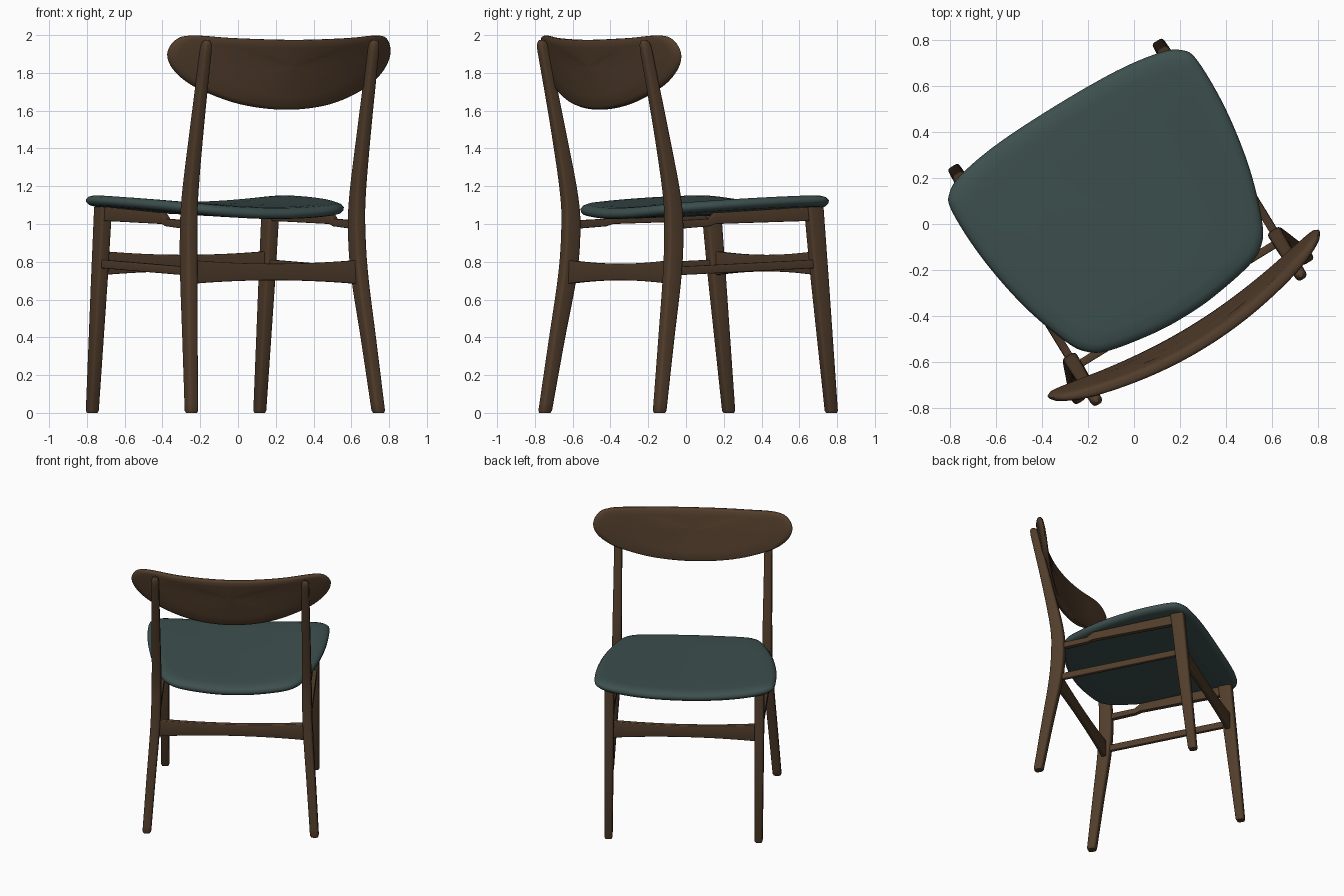
import bpy, bmesh, math
from mathutils import Vector, Matrix

if "Cube" in bpy.data.objects:
    bpy.data.objects.remove(bpy.data.objects["Cube"])

# whole chair is turned about z; parts are modelled with +y as the chair's front
PLACE = Matrix.Translation((-0.017, -0.010, 0)) @ Matrix.Rotation(math.radians(31.5), 4, 'Z')


def material(name, rgb):
    m = bpy.data.materials.new(name)
    m.diffuse_color = (*rgb, 1)
    m.use_nodes = True
    m.node_tree.nodes["Principled BSDF"].inputs["Base Color"].default_value = m.diffuse_color
    return m


WOOD = material("dark_wood", (0.082, 0.046, 0.024))
FABRIC = material("green_fabric", (0.046, 0.080, 0.076))


def finish(name, rings, mat, angle=40):
    """Skin a list of closed rings, cap both ends, place and shade."""
    bm = bmesh.new()
    vs = [[bm.verts.new(p) for p in r] for r in rings]
    n = len(rings[0])
    for a, b in zip(vs, vs[1:]):
        for i in range(n):
            j = (i + 1) % n
            bm.faces.new((a[i], a[j], b[j], b[i]))
    bm.faces.new(vs[0][::-1])
    bm.faces.new(vs[-1])
    bmesh.ops.recalc_face_normals(bm, faces=bm.faces)
    me = bpy.data.meshes.new(name)
    bm.to_mesh(me)
    bm.free()
    me.materials.append(mat)
    ob = bpy.data.objects.new(name, me)
    bpy.context.collection.objects.link(ob)
    ob.matrix_world = PLACE
    bpy.ops.object.select_all(action='DESELECT')
    ob.select_set(True)
    bpy.context.view_layer.objects.active = ob
    bpy.ops.object.shade_smooth_by_angle(angle=math.radians(angle))
    return ob


def spline(pts, steps, closed=False):
    """Catmull-Rom through points of any dimension."""
    n, out = len(pts), []
    pts = [Vector(p) for p in pts]
    get = (lambda i: pts[i % n]) if closed else (lambda i: pts[max(0, min(n - 1, i))])
    for i in range(n if closed else n - 1):
        a, b, c, d = (get(i + k) for k in (-1, 0, 1, 2))
        for s in range(steps):
            t = s / steps
            out.append(0.5 * (2 * b + (c - a) * t + (2 * a - 5 * b + 4 * c - d) * t * t
                              + (3 * b - a - 3 * c + d) * t ** 3))
    return out if closed else out + [pts[-1]]


def section(w, h, r, seg=3):
    """Rounded rectangle."""
    out = []
    for k, (sx, sy) in enumerate(((1, 1), (-1, 1), (-1, -1), (1, -1))):
        for s in range(seg + 1):
            t = math.pi / 2 * (k + s / seg)
            out.append((sx * (w / 2 - r) + r * math.cos(t), sy * (h / 2 - r) + r * math.sin(t)))
    return out


def loft(name, stations, axes, r):
    """Stations are (x, y, z, width, height); axes are the two section directions."""
    ax, ay = Vector(axes[0]), Vector(axes[1])
    rings = []
    for x, y, z, w, h in stations:
        c = Vector((x, y, z))
        rings.append([c + ax * p + ay * q for p, q in section(w, h, min(r, w * .45, h * .45))])
    return finish(name, rings, WOOD)


def mirror_outline(half, steps=6):
    full = half + [(-x, y) for x, y in half[-2:0:-1]]
    return spline(full, steps, closed=True)


X, Y, Z = (1, 0, 0), (0, 1, 0), (0, 0, 1)

# seat: dished cushion with a rounded rim
seat_half = [(0, .615), (.3, .606), (.5, .576), (.59, .535), (.625, .46), (.62, .22), (.575, -.05),
             (.50, -.28), (.44, -.37), (.35, -.415), (.15, -.45), (0, -.458)]
outline = mirror_outline(seat_half)
rim = [(.02, .032), (.3, .032), (.6, .032), (.85, .031), (.94, .027), (.98, .016), (1, 0),
       (.995, -.015), (.975, -.027), (.94, -.031), (.6, -.031), (.3, -.031), (.02, -.031)]
rings = []
for s, h in rim:
    ring = []
    for p in outline:
        x, y = p.x * s, .08 + (p.y - .08) * s
        ring.append((x, y, 1.07 + .03 * y + .12 * x * x + h))
    rings.append(ring)
finish("seat", rings, FABRIC, 60)

# backrest: bowed, tilted oval panel
back_half = [(0, 1.975), (.35, 1.984), (.57, 1.998), (.655, 1.975), (.69, 1.90), (.645, 1.81),
             (.52, 1.72), (.28, 1.635), (0, 1.605)]
outline = mirror_outline(back_half)
rim = [(.02, .024), (.35, .024), (.7, .024), (.93, .023), (.98, .017), (1, .005),
       (1, -.005), (.98, -.017), (.93, -.023), (.7, -.024), (.35, -.024), (.02, -.024)]
rings = []
for s, h in rim:
    ring = []
    for p in outline:
        x, z = p.x * s, 1.83 + (p.y - 1.83) * s
        ring.append((x, -.60 + .20 * (1.98 - z) + .29 * x * x + h, z))
    rings.append(ring)
finish("backrest", rings, WOOD, 50)

for side, sx in (("left", -1), ("right", 1)):
    # back legs: splayed foot, bend at the seat, raked upright with a rounded top
    path = spline([(.58, -.507, .012, .06, .062), (.555, -.452, .38, .063, .075),
                   (.531, -.40, .72, .066, .090), (.522, -.384, .95, .066, .093),
                   (.52, -.395, 1.15, .064, .086), (.52, -.463, 1.5, .058, .070),
                   (.52, -.555, 1.92, .052, .058)], 6)
    st = [(.581, -.509, 0, .05, .052)] + [tuple(p) for p in path]
    st += [(.52, -.561, 1.95, .048, .053), (.52, -.565, 1.967, .037, .04), (.52, -.567, 1.975, .02, .02)]
    loft(f"back_leg_{side}", [(sx * a, *b) for a, *b in st], (X, Y), .016)

    # front legs: straight taper leaning forward at the foot
    st = [(.52, .596, 0, .046, .05), (.52, .595, .012, .056, .06), (.52, .522, .72, .064, .086),
          (.52, .486, 1.09, .066, .094)]
    loft(f"front_leg_{side}", [(sx * a, *b) for a, *b in st], (X, Y), .014)

    # upper side rail, stepped down towards the back
    st = [(.49, 1.055, .075), (-.13, 1.03, .06), (-.17, 1.008, .04), (-.385, .995, .045)]
    loft(f"seat_rail_{side}", [(sx * .52, y, z, .035, h) for y, z, h in st], (X, Z), .005)

    # lower side stretcher
    st = [(.515, .79), (-.395, .75)]
    loft(f"side_stretcher_{side}", [(sx * .523, y, z, .032, .045) for y, z in st], (X, Z), .006)

# front and back stretchers: boards waisted in the middle
for name, y, z, half in (("front_stretcher", .513, .793, .52), ("back_stretcher", -.395, .746, .53)):
    st = []
    for i in range(17):
        t = i / 8 - 1
        st.append((t * half, y, z, .034, .088 + .04 * t * t))
    loft(name, st, (Y, Z), .006)
